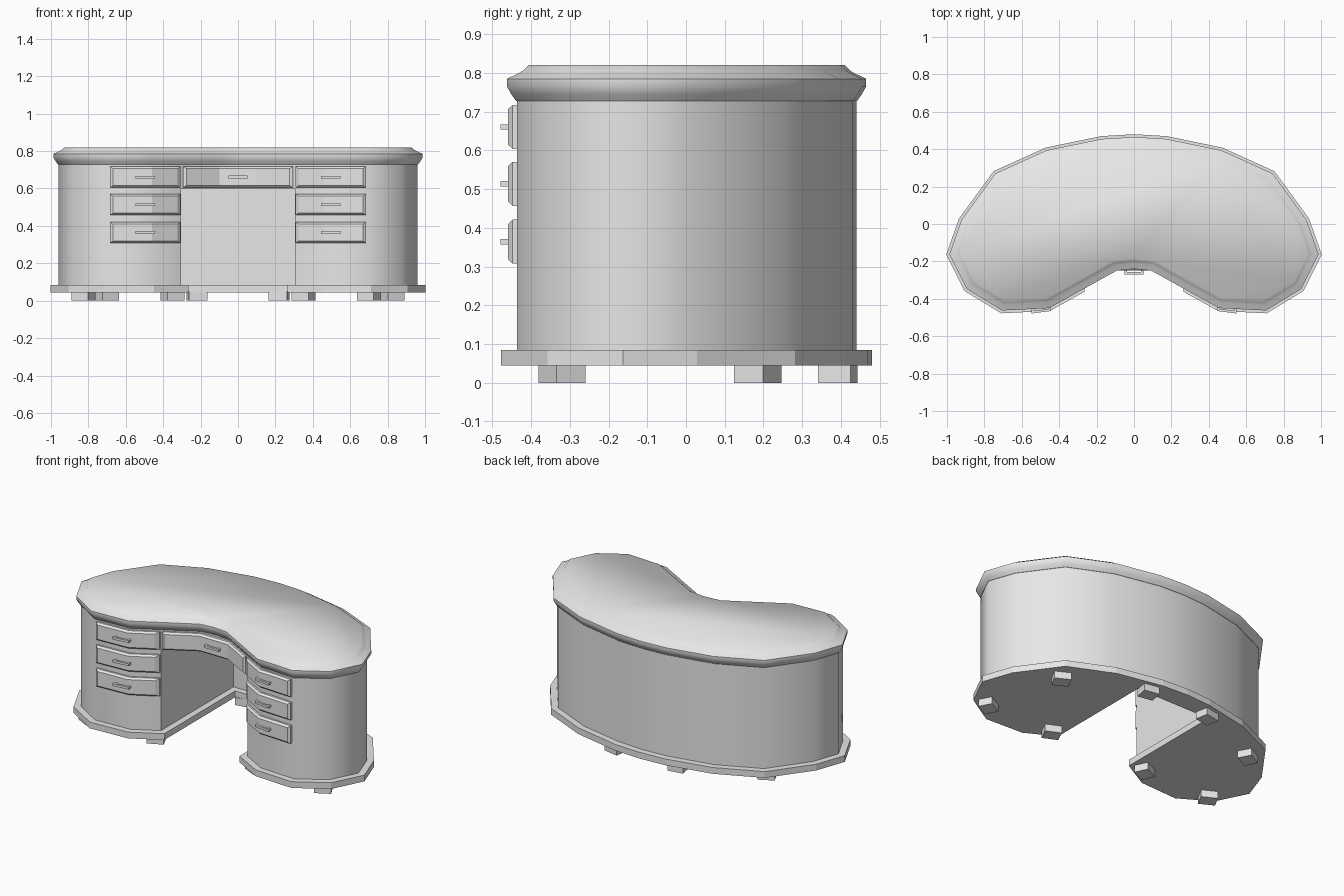
import bpy, bmesh, math
from mathutils import Vector, Matrix

old = bpy.data.objects.get("Cube")
if old:
    bpy.data.objects.remove(old, do_unlink=True)

grey = bpy.data.materials.new("plain grey")
grey.use_nodes = True
grey.diffuse_color = (0.8, 0.8, 0.8, 1)
grey.node_tree.nodes["Principled BSDF"].inputs["Base Color"].default_value = (0.8, 0.8, 0.8, 1)

# Right half of the kidney outline: back curve round to the front, then the concave front
BACK = [(0.17, 0.43), (0.46, 0.37), (0.725, 0.25), (0.90, 0.01), (0.96, -0.16),
        (0.875, -0.33), (0.70, -0.437), (0.46, -0.425)]
FRONT = [(0, -0.215), (0.10, -0.225), (0.46, -0.425), (0.70, -0.437)]
KNEE = 0.305


def front_y(x):
    x = abs(x)
    for (xa, ya), (xb, yb) in zip(FRONT, FRONT[1:]):
        if x <= xb:
            return ya + (yb - ya) * (x - xa) / (xb - xa)
    return FRONT[-1][1]


def mirrored(half):
    """Close a clockwise right half with its reflection."""
    return half + [(-x, y) for x, y in reversed(half) if x > 0]


kidney = mirrored([(0, 0.44)] + BACK + FRONT[1::-1])
u_shape = mirrored([(0, 0.44)] + BACK + [(KNEE, front_y(KNEE)), (KNEE, 0.39)])
apron = mirrored([(KNEE, 0.39), (KNEE, front_y(KNEE))] + FRONT[1::-1])


def offset(poly, d):
    """Move each side of a clockwise polygon outward by d."""
    out = []
    for i, p in enumerate(poly):
        a, b, c = Vector(poly[i - 1]), Vector(p), Vector(poly[(i + 1) % len(poly)])
        e, f = (b - a).normalized(), (c - b).normalized()
        n, m = Vector((-e.y, e.x)), Vector((-f.y, f.x))
        out.append(b + (n + m) * d / (1 + n.dot(m)))
    return out


def finish(bm, name, smooth=None):
    bmesh.ops.recalc_face_normals(bm, faces=bm.faces)
    mesh = bpy.data.meshes.new(name)
    bm.to_mesh(mesh)
    bm.free()
    mesh.materials.append(grey)
    ob = bpy.data.objects.new(name, mesh)
    bpy.context.collection.objects.link(ob)
    if smooth:
        bpy.ops.object.select_all(action='DESELECT')
        ob.select_set(True)
        bpy.context.view_layer.objects.active = ob
        bpy.ops.object.shade_smooth_by_angle(angle=math.radians(smooth))
    return ob


def skin(bm, loops):
    """Bridge loops of equal length with quads."""
    rings = [[bm.verts.new(p) for p in loop] for loop in loops]
    for r, s in zip(rings, rings[1:]):
        for i in range(len(r)):
            j = (i + 1) % len(r)
            bm.faces.new((r[i], r[j], s[j], s[i]))
    return rings


def loft(name, poly, profile, smooth=None):
    """Stack the outline along a profile of (height, outward offset)."""
    bm = bmesh.new()
    rings = skin(bm, [[(p[0], p[1], z) for p in offset(poly, d)] for z, d in profile])
    bm.faces.new(rings[0])
    bm.faces.new(rings[-1])
    return finish(bm, name, smooth)


def curved_panel(name, x0, x1, z0, z1, profile):
    """Panel following the front; profile is (forward distance, inset)."""
    breaks = [b for b in (-0.46, -0.10, 0.10, 0.46) if x0 + 0.02 < b < x1 - 0.02]
    loops = []
    for d, k in profile:
        xs = [x0 + k * 1.5] + breaks + [x1 - k * 1.5]
        loops.append([(x, front_y(x) - d, z0 + k) for x in xs]
                     + [(x, front_y(x) - d, z1 - k) for x in reversed(xs)])
    bm = bmesh.new()
    rings = skin(bm, loops)
    n = len(rings[0])
    for r in (rings[0], rings[-1]):
        for i in range(n // 2 - 1):
            bm.faces.new((r[i], r[i + 1], r[n - 2 - i], r[n - 1 - i]))
    return finish(bm, name)


def drawer(name, x0, x1, z0, z1):
    curved_panel(name + "_front", x0, x1, z0, z1,
                 [(-0.004, 0), (0.012, 0), (0.024, 0.011)])
    # Pull handle: a bar on two short posts
    c, z = (x0 + x1) / 2, (z0 + z1) / 2
    curved_panel(name + "_handle", c - 0.052, c + 0.052, z - 0.007, z + 0.007,
                 [(0.036, 0), (0.049, 0)])
    for s in (-1, 1):
        x = c + s * 0.045
        curved_panel(name + "_post", x - 0.007, x + 0.007, z - 0.007, z + 0.007,
                     [(0.02, 0), (0.04, 0)])


# Carcass with open kneehole, plinth and top
loft("cabinet_body", u_shape, [(0.085, 0), (0.735, 0)], 50)
loft("kneehole_apron", apron, [(0.6, 0), (0.735, 0)], 50)
loft("plinth", u_shape, [(0.045, 0.04), (0.085, 0.04)])
loft("desk_top", kidney, [(0.728, 0.002), (0.745, 0.014), (0.765, 0.025), (0.785, 0.025),
                          (0.8, -0.006), (0.806, -0.016), (0.82, -0.03)], 50)

# Drawers
drawer("centre_drawer", -0.293, 0.293, 0.605, 0.718)
for side, s in (("left", 1), ("right", -1)):
    x0, x1 = sorted((s * 0.307, s * 0.685))
    for row, z0 in (("top", 0.604), ("middle", 0.457), ("bottom", 0.308)):
        drawer(f"{side}_{row}_drawer", x0, x1, z0, z0 + 0.113)

# Feet
FEET = {"back": (0.22, 0.392, -10), "outer_back": (0.70, 0.185, -28),
        "outer_front": (0.825, -0.32, 28), "inner_front": (0.35, -0.32, -25)}
for side, s in (("left", 1), ("right", -1)):
    for part, (x, y, a) in FEET.items():
        bm = bmesh.new()
        bmesh.ops.create_cube(bm, size=1, matrix=Matrix.Translation((s * x, y, 0.024))
                              @ Matrix.Rotation(math.radians(s * a), 4, 'Z')
                              @ Matrix.Diagonal((0.1, 0.085, 0.048, 1)))
        finish(bm, f"{side}_{part}_foot")
